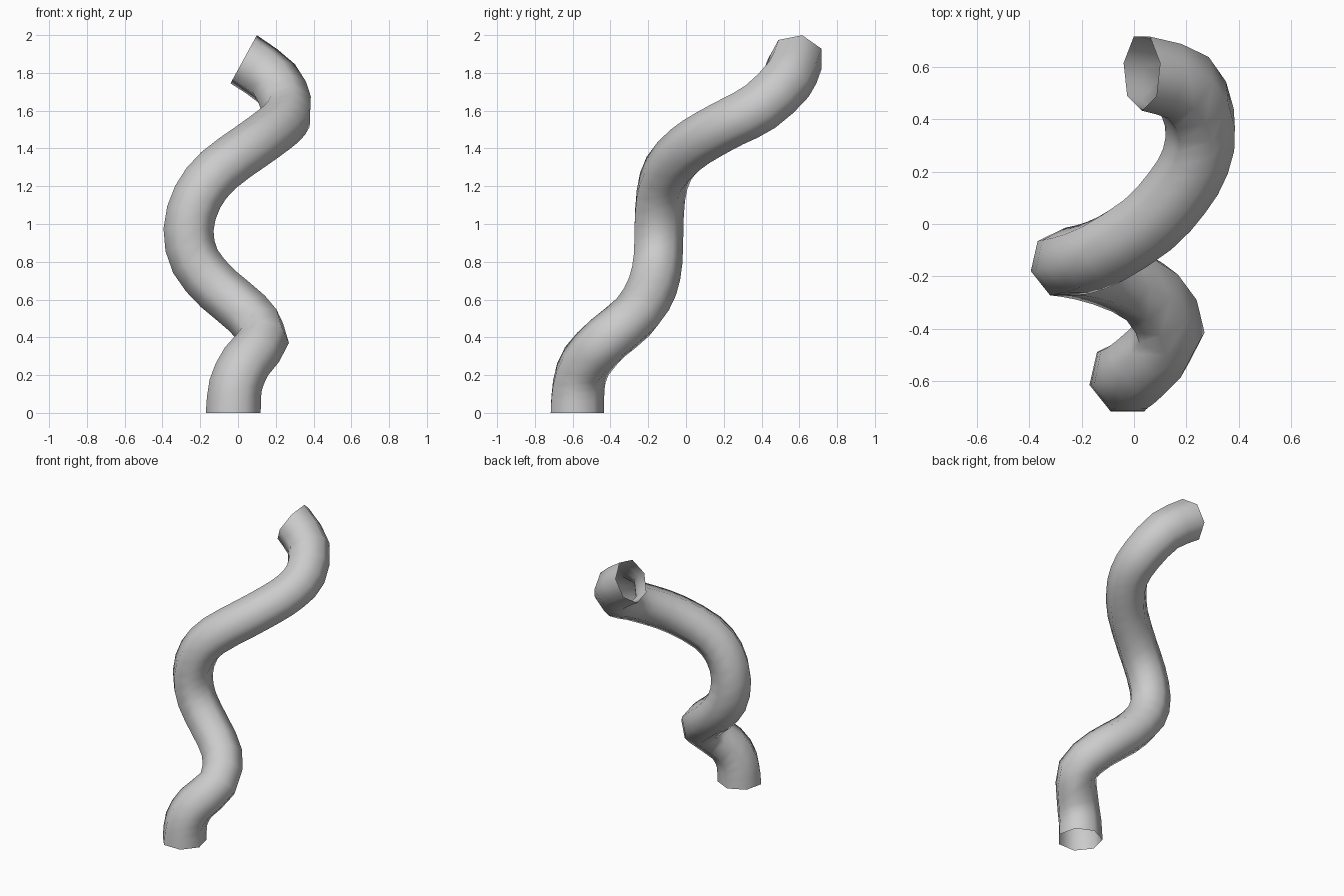
import bpy, bmesh, math
from mathutils import Vector

if "Cube" in bpy.data.objects:
    bpy.data.objects.remove(bpy.data.objects["Cube"])

SIDES, STEPS = 7, 2
R_END, R_MID = 0.149, 0.136   # slightly wider at the two openings

# Centre line of the winding pipe, bottom to top
PATH = [Vector(p) for p in (
    (-0.025, -0.582, 0.0), (-0.014, -0.575, 0.14), (0.04, -0.535, 0.26),
    (0.135, -0.415, 0.39), (0.06, -0.265, 0.515), (-0.10, -0.185, 0.65),
    (-0.225, -0.155, 0.80), (-0.262, -0.15, 0.97), (-0.215, -0.14, 1.14),
    (-0.11, -0.10, 1.275), (0.06, 0.01, 1.40), (0.17, 0.13, 1.48),
    (0.24, 0.25, 1.545), (0.258, 0.39, 1.62), (0.19, 0.53, 1.755),
    (0.03, 0.582, 1.872))]
START_DIR = Vector((0, 0, 1))
END_DIR = Vector((-0.876, 0, 0.48)).normalized()


def spline(pts, steps):
    ext = [2 * pts[0] - pts[1]] + pts + [2 * pts[-1] - pts[-2]]
    out = []
    for a, b, c, d in zip(ext, ext[1:], ext[2:], ext[3:]):
        for i in range(steps):
            t = i / steps
            out.append(0.5 * (2 * b + (c - a) * t + (2 * a - 5 * b + 4 * c - d) * t * t
                              + (3 * b - a - 3 * c + d) * t ** 3))
    return out + [pts[-1]]


centres = spline(PATH, STEPS)
n = len(centres)
dirs = [START_DIR] + [(centres[i + 1] - centres[i - 1]).normalized()
                      for i in range(1, n - 1)] + [END_DIR]

# Carry the cross-section along the path without twisting
axes = [Vector((0, 1, 0))]
for a, b in zip(dirs, dirs[1:]):
    v = a.rotation_difference(b) @ axes[-1]
    axes.append((v - b * v.dot(b)).normalized())

# Small even twist so the top opening has a corner facing the front
target = Vector((0, -1, 0))
miss = math.atan2(axes[-1].cross(target).dot(END_DIR), axes[-1].dot(target))
pitch = 2 * math.pi / SIDES
miss -= pitch * round(miss / pitch)

# Open-ended seven-sided pipe
bm = bmesh.new()
rings = []
for i, (c, d, u) in enumerate(zip(centres, dirs, axes)):
    w = d.cross(u)
    near_end = max(0.0, 1 - min(i, n - 1 - i) / 6)
    r = R_MID + (R_END - R_MID) * near_end
    ring = []
    for k in range(SIDES):
        a = k * pitch + miss * i / (n - 1)
        ring.append(bm.verts.new(c + r * (u * math.cos(a) + w * math.sin(a))))
    rings.append(ring)
for r, s in zip(rings, rings[1:]):
    for k in range(SIDES):
        j = (k + 1) % SIDES
        bm.faces.new((r[k], r[j], s[j], s[k])).smooth = True
mesh = bpy.data.meshes.new("winding_pipe")
bm.to_mesh(mesh)
bm.free()
pipe = bpy.data.objects.new("winding_pipe", mesh)
bpy.context.collection.objects.link(pipe)
